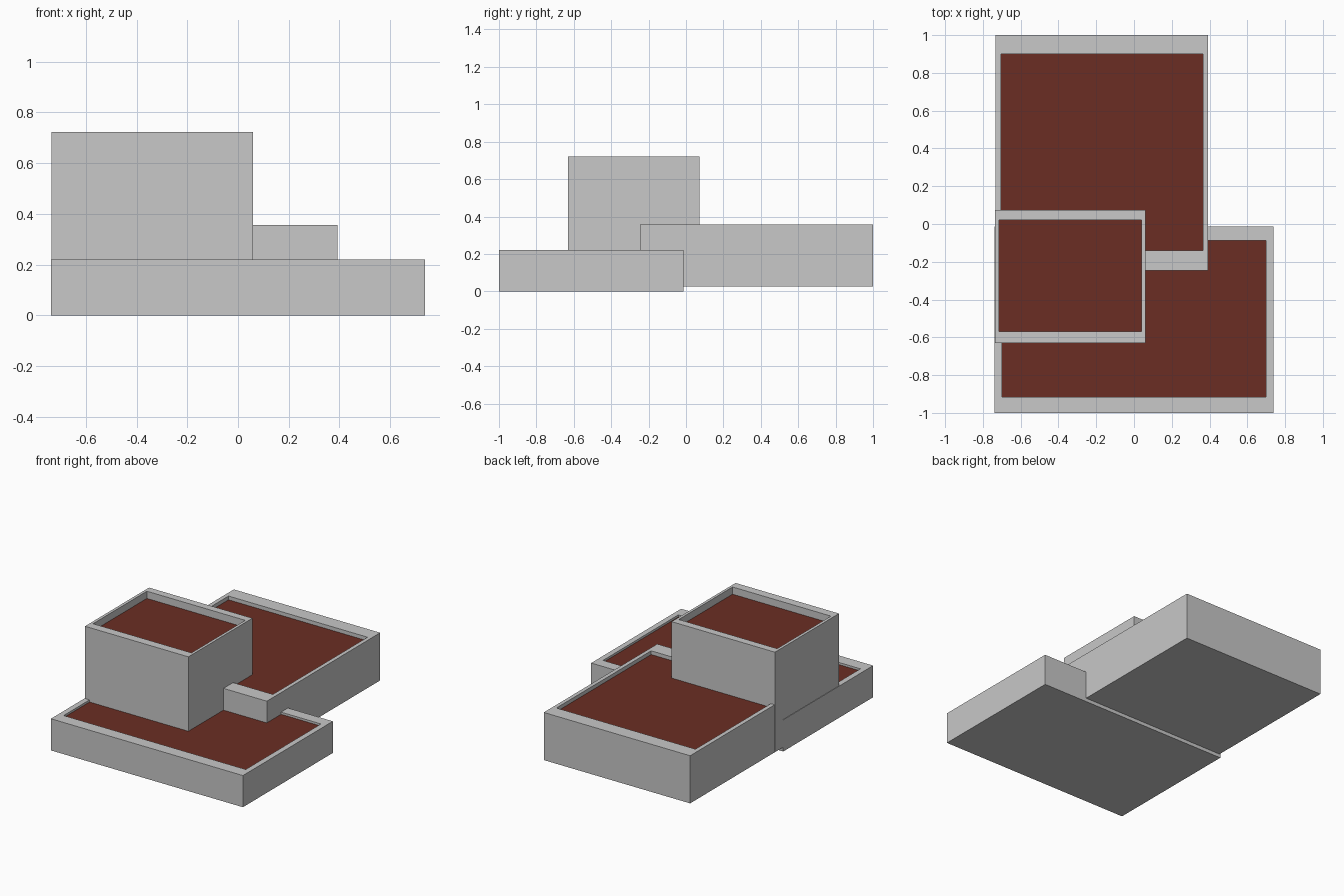
import bpy
import bmesh
from mathutils import Vector

cube = bpy.data.objects.get("Cube")
if cube:
    bpy.data.objects.remove(cube, do_unlink=True)


def make_material(name, rgb):
    mat = bpy.data.materials.new(name)
    mat.use_nodes = True
    colour = (*rgb, 1.0)
    mat.diffuse_color = colour
    mat.node_tree.nodes["Principled BSDF"].inputs["Base Color"].default_value = colour
    return mat


wall_grey = make_material("wall grey", (0.58, 0.58, 0.58))
roof_red = make_material("roof red brown", (0.145, 0.027, 0.017))


def fit_face(face, xs, ys, z):
    """Move a rectangular face's corners to the given rectangle."""
    centre = face.calc_center_median()
    for v in face.verts:
        v.co = Vector((xs[v.co.x > centre.x], ys[v.co.y > centre.y], z))


def make_block(name, xs, ys, zs, roof_xs, roof_ys, roof_z):
    """Box with a parapet around a sunken coloured roof."""
    bm = bmesh.new()
    bmesh.ops.create_cube(bm, size=1.0)
    bm.normal_update()
    top = max(bm.faces, key=lambda f: f.calc_center_median().z)
    bottom = min(bm.faces, key=lambda f: f.calc_center_median().z)
    fit_face(bottom, xs, ys, zs[0])
    fit_face(top, xs, ys, zs[1])
    # Parapet rim, then the inner walls down to the roof
    for z in (zs[1], roof_z):
        bm.normal_update()
        bmesh.ops.inset_individual(bm, faces=[top], thickness=0.01)
        fit_face(top, roof_xs, roof_ys, z)
    top.material_index = 1
    bm.normal_update()

    mesh = bpy.data.meshes.new(name)
    bm.to_mesh(mesh)
    bm.free()
    mesh.materials.append(wall_grey)
    mesh.materials.append(roof_red)
    obj = bpy.data.objects.new(name, mesh)
    bpy.context.collection.objects.link(obj)
    return obj


# Low wide block at the front
make_block("front_block", (-0.738, 0.738), (-1.0, -0.013), (0.0, 0.22),
           (-0.70, 0.70), (-0.915, -0.088), 0.205)

# Medium block at the back, overlapping the front one
make_block("rear_block", (-0.732, 0.393), (-0.245, 1.0), (0.025, 0.356),
           (-0.703, 0.366), (-0.14, 0.90), 0.33)

# Tall block rising through both
make_block("tower_block", (-0.735, 0.06), (-0.63, 0.073), (0.028, 0.722),
           (-0.715, 0.041), (-0.57, 0.021), 0.672)
